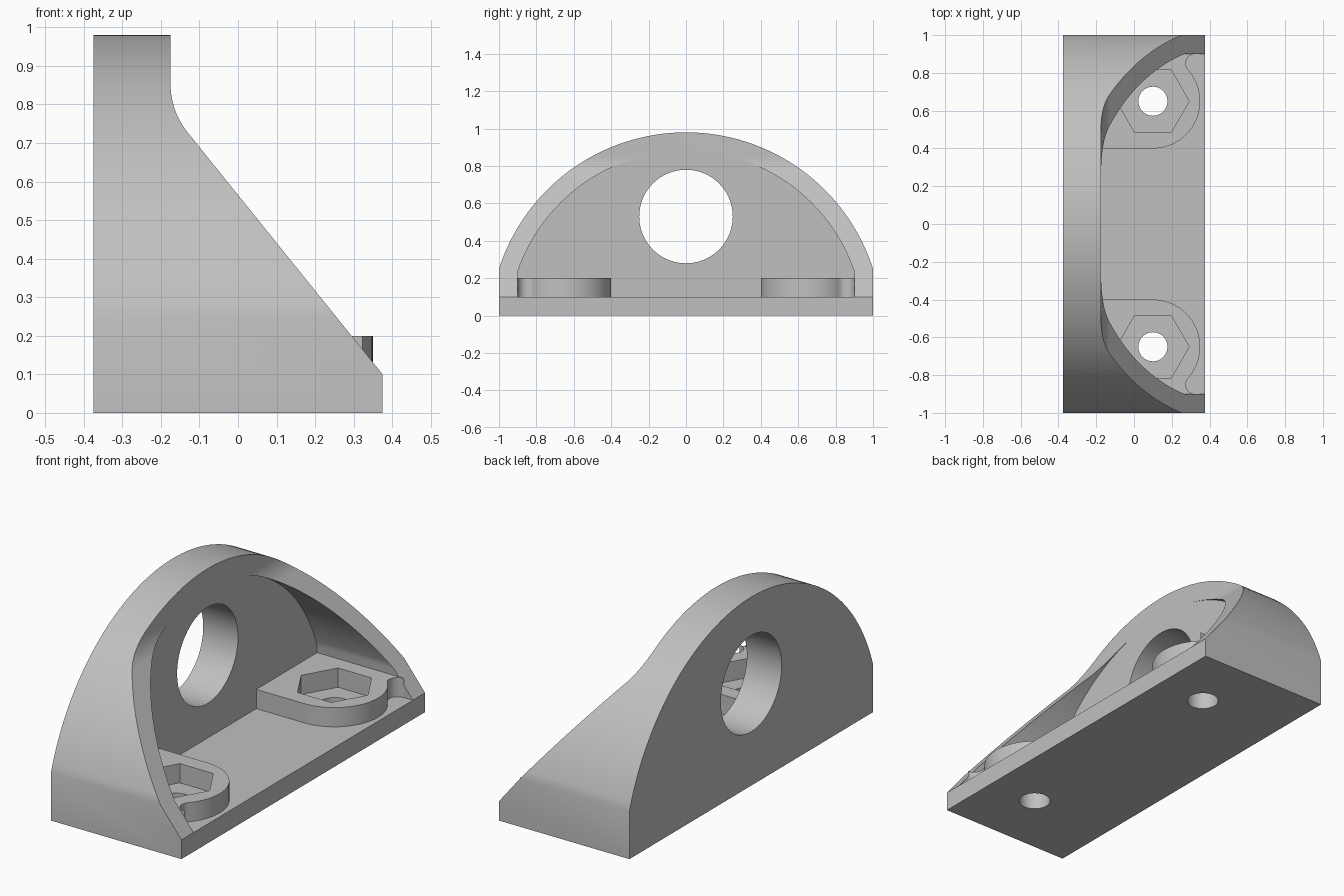
import bpy, bmesh
from math import sin, cos, radians, sqrt, atan2, degrees

cube = bpy.data.objects.get("Cube")
if cube:
    bpy.data.objects.remove(cube, do_unlink=True)

grey = bpy.data.materials.new("plain grey")
grey.use_nodes = True
colour = (0.53, 0.53, 0.53, 1)
grey.diffuse_color = colour
grey.node_tree.nodes["Principled BSDF"].inputs["Base Color"].default_value = colour


def arc(cx, cy, r, start, end, n):
    """Points on a circular arc, angles in degrees."""
    angles = [radians(start + (end - start) * i / n) for i in range(n + 1)]
    return [(cx + r * cos(a), cy + r * sin(a)) for a in angles]


def circle(cx, cy, r, n=64):
    return arc(cx, cy, r, 0, 360, n)[:-1]


def prism(name, profile, axis, lo, hi):
    """Extrude a 2D profile along an axis between lo and hi."""
    place = {"x": lambda p, t: (t, p[0], p[1]),
             "y": lambda p, t: (p[0], t, p[1]),
             "z": lambda p, t: (p[0], p[1], t)}[axis]
    bm = bmesh.new()
    a = [bm.verts.new(place(p, lo)) for p in profile]
    b = [bm.verts.new(place(p, hi)) for p in profile]
    bm.faces.new(a)
    bm.faces.new(b)
    for i in range(len(a)):
        j = (i + 1) % len(a)
        bm.faces.new((a[i], a[j], b[j], b[i]))
    bmesh.ops.recalc_face_normals(bm, faces=bm.faces)
    mesh = bpy.data.meshes.new(name)
    bm.to_mesh(mesh)
    bm.free()
    mesh.materials.append(grey)
    obj = bpy.data.objects.new(name, mesh)
    bpy.context.collection.objects.link(obj)
    return obj


def combine(obj, tool, operation):
    """Apply a boolean and discard the tool."""
    mod = obj.modifiers.new("cut", "BOOLEAN")
    mod.operation = operation
    mod.solver = "EXACT"
    mod.object = tool
    graph = bpy.context.evaluated_depsgraph_get()
    graph.update()
    result = bpy.data.meshes.new_from_object(obj.evaluated_get(graph))
    obj.modifiers.clear()
    obj.data = result
    bpy.data.objects.remove(tool, do_unlink=True)


def smooth(obj):
    bpy.ops.object.select_all(action="DESELECT")
    obj.select_set(True)
    bpy.context.view_layer.objects.active = obj
    bpy.ops.object.shade_smooth_by_angle(angle=radians(30))


def arch(half_width, radius, bottom):
    """Straight-sided arch in y and z, about a shared arc centre."""
    centre = -0.07
    edge = degrees(atan2(sqrt(radius ** 2 - half_width ** 2), half_width))
    return ([(-half_width, bottom), (half_width, bottom)]
            + arc(0, centre, radius, edge, 180 - edge, 64))


# Bracket body: arch outline trimmed by the sloped side profile
body = prism("bracket_body", arch(1, 1.05, 0), "x", -0.375, 0.375)
slope = ([(-0.375, -0.1), (0.375, -0.1), (0.375, 0.1)]
         + arc(0.025, 0.853, 0.2, 218.8, 180, 12)
         + [(-0.175, 1.1), (-0.375, 1.1)])
combine(body, prism("slope_trim", slope, "y", -1.2, 1.2), "INTERSECT")

# Hollow between the ribs, leaving the upright plate and the base
combine(body, prism("hollow", arch(0.9, 0.95, 0.1), "x", -0.175, 0.6), "DIFFERENCE")

# Large bore through the upright plate
combine(body, prism("bore", circle(0, 0.53, 0.25, 96), "x", -0.6, 0), "DIFFERENCE")

# Bolt holes and raised nut pockets at both ends
bolt_x, bolt_y = 0.1, 0.65
fillet_x = bolt_x + sqrt(0.05)
meet = degrees(atan2(0.2, sqrt(0.05)))
boss_profile = ([(-0.18, 0.4)]
                + arc(bolt_x, bolt_y, 0.25, -90, meet, 32)
                + arc(fillet_x, 0.85, 0.05, 180 + meet, 90, 12)[1:]
                + [(-0.18, 0.9)])
for side, label in ((-1, "front"), (1, "back")):
    hole = prism("bolt_hole", circle(bolt_x, side * bolt_y, 0.077, 48), "z", -0.1, 0.3)
    combine(body, hole, "DIFFERENCE")
    boss = prism(label + "_nut_boss", [(x, side * y) for x, y in boss_profile],
                 "z", 0.1, 0.2)
    pocket = prism("nut_pocket", circle(bolt_x, side * bolt_y, 0.192, 6), "z", 0, 0.3)
    combine(boss, pocket, "DIFFERENCE")
    smooth(boss)
smooth(body)
